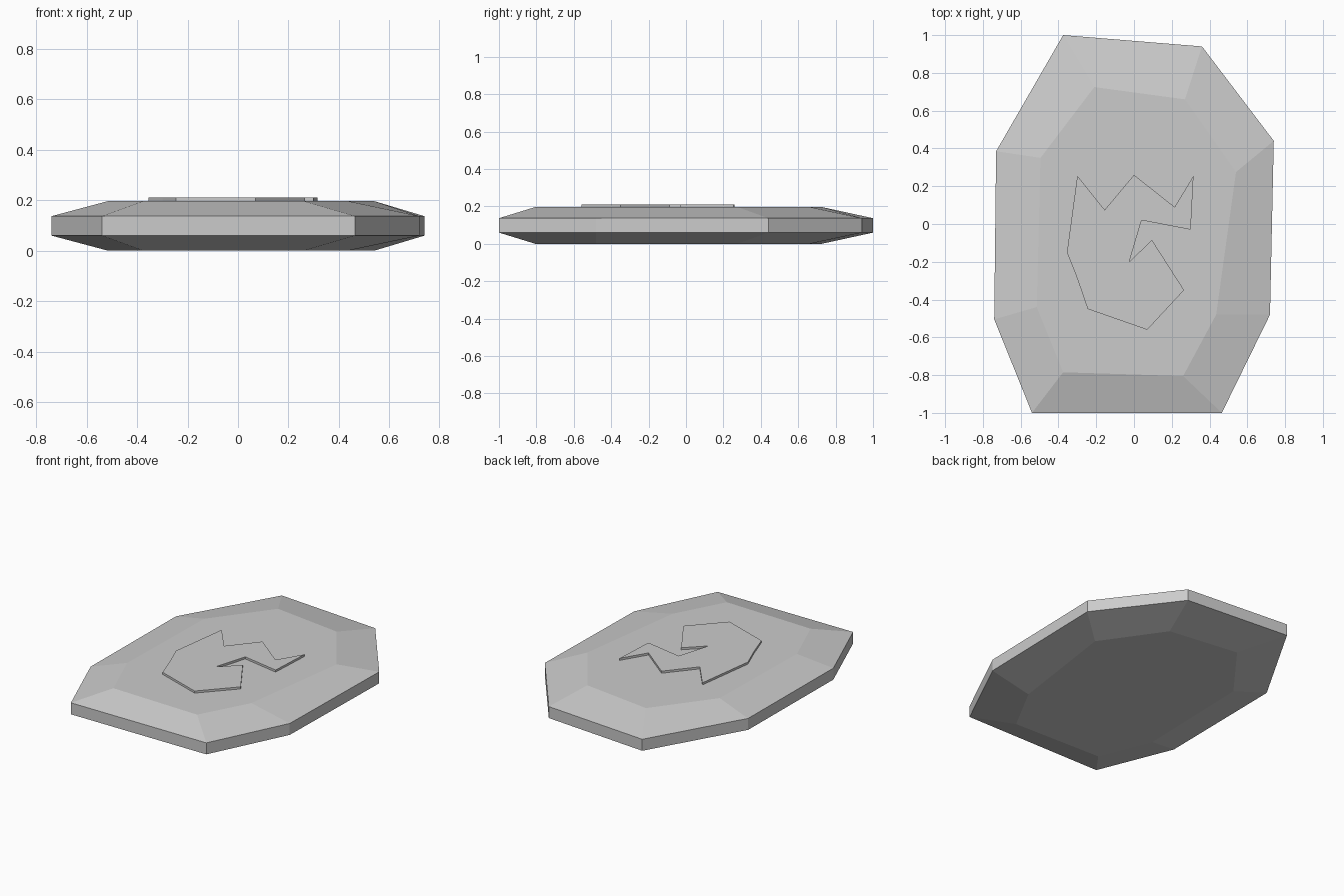
import bpy
import bmesh

cube = bpy.data.objects.get("Cube")
if cube:
    bpy.data.objects.remove(cube, do_unlink=True)

# Stone colour
GREY = (0.6, 0.6, 0.6, 1.0)
stone = bpy.data.materials.new("stone_grey")
stone.use_nodes = True
stone.diffuse_color = GREY
stone.node_tree.nodes["Principled BSDF"].inputs["Base Color"].default_value = GREY


def loft(name, layers):
    """Join stacked (outline, height) rings into a closed, flat-shaded solid."""
    bm = bmesh.new()
    rings = [[bm.verts.new((x, y, z)) for x, y in outline] for outline, z in layers]
    for low, high in zip(rings, rings[1:]):
        for i in range(len(low)):
            j = (i + 1) % len(low)
            bm.faces.new((low[i], low[j], high[j], high[i]))
    bm.faces.new(rings[0][::-1])
    bm.faces.new(rings[-1])
    bmesh.ops.recalc_face_normals(bm, faces=bm.faces)
    mesh = bpy.data.meshes.new(name)
    bm.to_mesh(mesh)
    bm.free()
    mesh.materials.append(stone)
    obj = bpy.data.objects.new(name, mesh)
    bpy.context.collection.objects.link(obj)
    return obj


# Eight-sided slab: wide rim with sloping bevels above and below
rim = [(-.54, -1), (.465, -1), (.72, -.48), (.74, .44),
       (.36, .94), (-.375, 1), (-.73, .385), (-.74, -.505)]
flat = [(-.375, -.785), (.26, -.805), (.435, -.48), (.54, .275),
        (.27, .66), (-.21, .725), (-.495, .35), (-.515, -.44)]
loft("stone_slab", [(flat, 0), (rim, .06), (rim, .137), (flat, .197)])

# Thin raised angular rune on the upper face
rune = [(-.3, .255), (-.355, -.15), (-.3, -.29), (-.245, -.45), (.07, -.56),
        (.265, -.35), (.095, -.085), (-.025, -.2), (.04, .02), (.3, -.03),
        (.315, .255), (.215, .09), (0, .26), (-.155, .075)]
loft("raised_rune", [(rune, .19), (rune, .211)])
